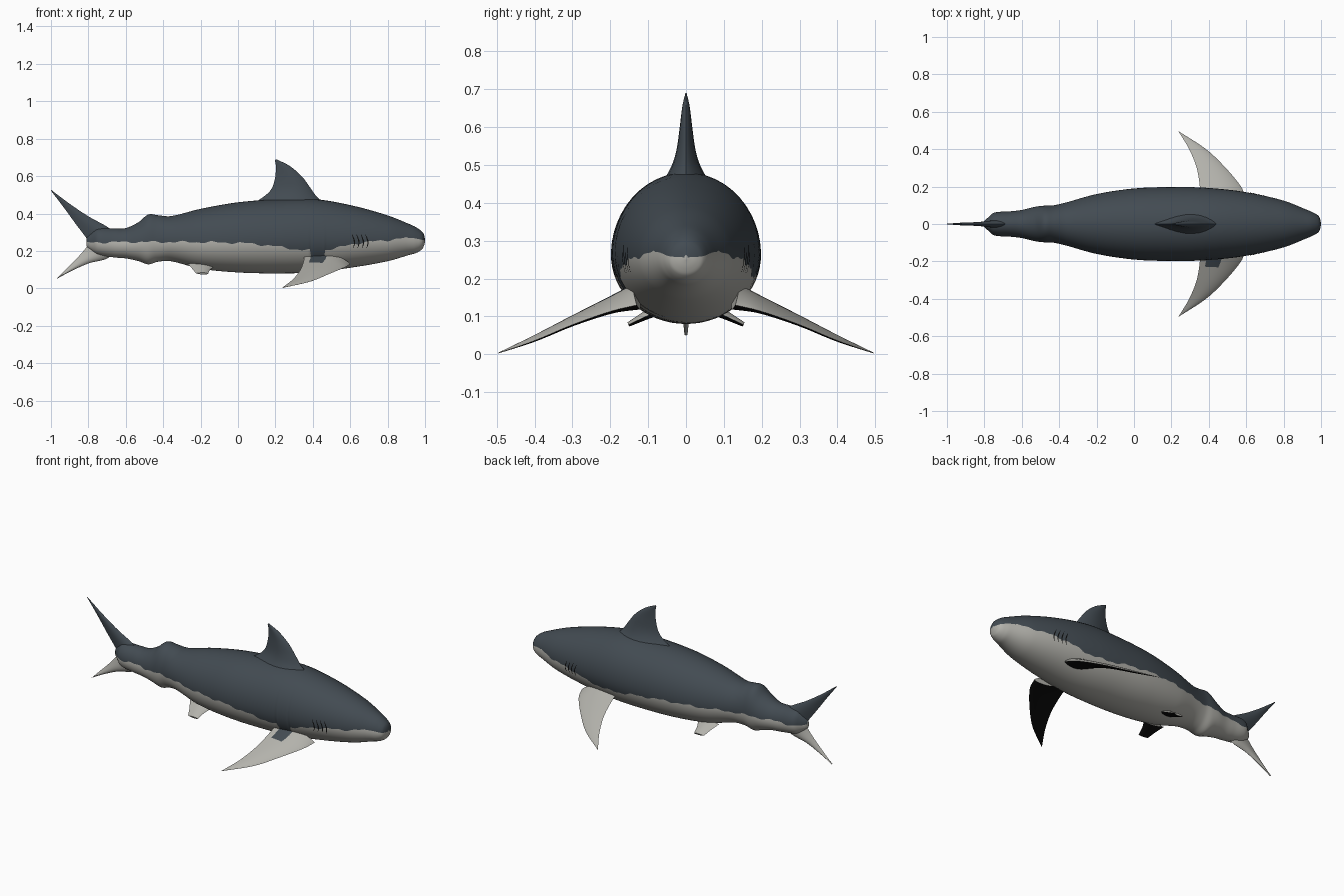
import bpy, bmesh, math
from mathutils import Vector

cube = bpy.data.objects.get("Cube")
if cube:
    bpy.data.objects.remove(cube)


def material(name, rgb):
    m = bpy.data.materials.new(name)
    m.use_nodes = True
    m.diffuse_color = (*rgb, 1)
    m.node_tree.nodes["Principled BSDF"].inputs["Base Color"].default_value = (*rgb, 1)
    return m


SLATE = material("slate grey", (0.055, 0.07, 0.084))
PALE = material("pale grey", (0.45, 0.445, 0.41))
BLACK = material("black", (0.004, 0.004, 0.004))


def curve(table, x):
    """Smooth interpolation of rows (key, values...) sorted by key."""
    n = len(table)
    i = max(k for k in range(n - 1) if k == 0 or table[k][0] <= x)
    a, b = table[i], table[i + 1]
    p, q = table[max(i - 1, 0)], table[min(i + 2, n - 1)]
    h = b[0] - a[0]
    t = (x - a[0]) / h
    out = []
    for k in range(1, len(a)):
        ma = (b[k] - p[k]) / (b[0] - p[0]) * h
        mb = (q[k] - a[k]) / (q[0] - a[0]) * h
        out.append((2*t**3 - 3*t**2 + 1) * a[k] + (t**3 - 2*t**2 + t) * ma
                   + (3*t**2 - 2*t**3) * b[k] + (t**3 - t**2) * mb)
    return out


def loft(name, rings, mats, rule=None, closed=True):
    """Skin a list of point rings; rule(ring, column, face) gives the material."""
    bm = bmesh.new()
    rows = [[bm.verts.new(p) for p in ring] for ring in rings]
    n = len(rows[0])
    made = []
    for i in range(len(rows) - 1):
        for j in range(n if closed else n - 1):
            k = (j + 1) % n
            f = bm.faces.new((rows[i][j], rows[i][k], rows[i + 1][k], rows[i + 1][j]))
            made.append((i, j, f))
    if closed:
        bm.faces.new(rows[0])
        bm.faces.new(rows[-1])
    bmesh.ops.recalc_face_normals(bm, faces=bm.faces[:])
    bm.normal_update()
    if rule:
        for i, j, f in made:
            f.material_index = rule(i, j, f)
    mesh = bpy.data.meshes.new(name)
    bm.to_mesh(mesh)
    bm.free()
    for m in mats:
        mesh.materials.append(m)
    obj = bpy.data.objects.new(name, mesh)
    bpy.context.collection.objects.link(obj)
    bpy.ops.object.select_all(action="DESELECT")
    obj.select_set(True)
    bpy.context.view_layer.objects.active = obj
    bpy.ops.object.shade_smooth_by_angle(angle=math.radians(50))
    return obj


# Body stations: x, top z, bottom z, half width
BODY = [
    (-.81, .27, .225, .008), (-.78, .30, .20, .035), (-.75, .32, .18, .060),
    (-.66, .32, .165, .068), (-.60, .322, .16, .075), (-.53, .355, .145, .092),
    (-.48, .395, .128, .098), (-.43, .391, .142, .100), (-.36, .386, .145, .116),
    (-.20, .425, .105, .160), (0, .460, .085, .190), (.20, .475, .08, .198),
    (.40, .478, .085, .193), (.60, .445, .11, .170), (.80, .390, .145, .125),
    (.92, .342, .18, .078), (.955, .325, .19, .063), (.985, .302, .21, .045),
    (.995, .285, .23, .026), (1.0, .262, .25, .004),
]
# Colour line: x, z
LINE = [(-.82, .245), (-.50, .248), (0, .243), (.20, .225), (.35, .205),
        (.50, .210), (.62, .238), (.80, .258), (.92, .270), (1.0, .256)]


def section(x):
    top, bottom, half = curve(BODY, x)
    return top, bottom, half, bottom + .46 * (top - bottom)


def angle_at(x, z):
    top, bottom, half, mid = section(x)
    t = (z - mid) / (top - mid if z > mid else mid - bottom)
    return math.asin(max(-.95, min(.95, t)))


def surface(x, a, side):
    top, bottom, half, mid = section(x)
    s = math.sin(a)
    return Vector((x, side * half * math.cos(a),
                   mid + s * (top - mid if s > 0 else mid - bottom)))


def colour_line(x, side):
    z = curve(LINE, x)[0]
    z += (.004 * math.sin(37 * x) + .003 * math.sin(83 * x + 1)) * (x < .9)
    if side < 0 and .385 < x < .46:      # dark patch reaching the right fin
        z = .145
    return z


# Each ring has a vertex on the colour line, on both sides
N = 14
xs = [-.81 + 1.75 * i / 170 for i in range(171)] + [.94 + .06 * math.sin(math.pi * i / 40) for i in range(1, 21)]
rings = []
for x in xs:
    ring = []
    for side in (1, -1):
        a0 = angle_at(x, colour_line(x, side))
        low = [-math.pi / 2 + (a0 + math.pi / 2) * i / N for i in range(N)]
        high = [a0 + (math.pi / 2 - a0) * i / N for i in range(N)]
        angles = low + high + [math.pi / 2]
        pts = [surface(x, a, side) for a in angles]
        ring += pts[:-1] if side > 0 else pts[:0:-1]
    rings.append(ring)
loft("body", rings, [PALE, SLATE], lambda i, j, f: int(N <= j < 3 * N))


# Fins: rows of leading point, trailing point, half thickness
def fin(name, rows, normal, mats, rule=None, side=1, steps=28, cols=12):
    table = [(i, *r) for i, r in enumerate(rows)]
    normal = Vector(normal).normalized()
    skins = []
    for i in range(steps + 1):
        v = curve(table, (len(rows) - 1) * i / steps)
        lead, trail, thick = Vector(v[:3]), Vector(v[3:6]), max(v[6], .001)
        ring = []
        for j in range(2 * cols):
            u = (1 - math.cos(math.pi * j / cols)) / 2
            w = thick * math.sin(math.pi * u ** .75) * (1 if j < cols else -1)
            p = lead.lerp(trail, u) + normal * w
            ring.append((p.x, p.y * side, p.z))
        skins.append(ring)
    return loft(name, skins, mats, rule)


def upright(rows):
    return [(a, 0, b, c, 0, d, t) for a, b, c, d, t in rows]


fin("dorsal_fin", upright([
    (.48, .44, .04, .43, .075), (.42, .492, .13, .485, .042), (.385, .54, .178, .53, .026),
    (.34, .60, .198, .59, .017), (.275, .655, .203, .65, .010), (.205, .69, .197, .685, .002)]),
    (0, 1, 0), [SLATE])
fin("upper_tail_lobe", upright([
    (-.64, .245, -.795, .245, .035), (-.68, .315, -.815, .275, .022),
    (-.80, .385, -.868, .345, .011), (-.90, .452, -.935, .437, .007), (-1, .527, -1, .522, .002)]),
    (0, 1, 0), [SLATE])
fin("lower_tail_lobe", upright([
    (-.64, .245, -.795, .245, .035), (-.69, .165, -.81, .22, .020),
    (-.80, .133, -.857, .165, .011), (-.90, .088, -.922, .10, .008), (-.97, .05, -.967, .054, .004)]),
    (0, 1, 0), [PALE])

# Paired fins, dark beneath
PECTORAL = [
    (.60, .13, .13, .355, .13, .185, .030), (.572, .20, .113, .352, .20, .152, .018),
    (.49, .30, .078, .335, .30, .102, .011), (.385, .40, .036, .295, .40, .050, .007),
    (.24, .495, .003, .238, .495, .004, .001)]
PELVIC = [
    (-.13, .07, .115, -.27, .07, .130, .016), (-.15, .11, .098, -.245, .11, .105, .011),
    (-.16, .152, .078, -.225, .152, .080, .006)]


def underside(i, j, f):
    return 1 if f.normal.z < -.1 else 0


def patched(i, j, f):
    c = f.calc_center_median()
    if f.normal.z > 0 and -.235 < c.y < 0 and .385 < c.x < .46:
        return 2
    return underside(i, j, f)


for side, word in ((1, "left"), (-1, "right")):
    fin(word + "_pectoral_fin", PECTORAL, (0, .35, .94), [PALE, BLACK, SLATE], patched, side)
    fin(word + "_pelvic_fin", PELVIC, (0, .45, .9), [PALE, BLACK], underside, side)
    # Gill slits lie as thin strips on the skin
    for g in range(4):
        strip = []
        for i in range(9):
            z = .215 + .075 * i / 8
            x = .615 + .024 * g + .008 * math.sin(i / 2)
            w = .0035 * math.sin(math.pi * (i + .5) / 9)
            strip.append([surface(x + d, angle_at(x + d, z), side) + Vector((0, side * .002, 0))
                          for d in (-w, w)])
        loft(f"{word}_gill_slit_{g + 1}", strip, [BLACK], closed=False)
